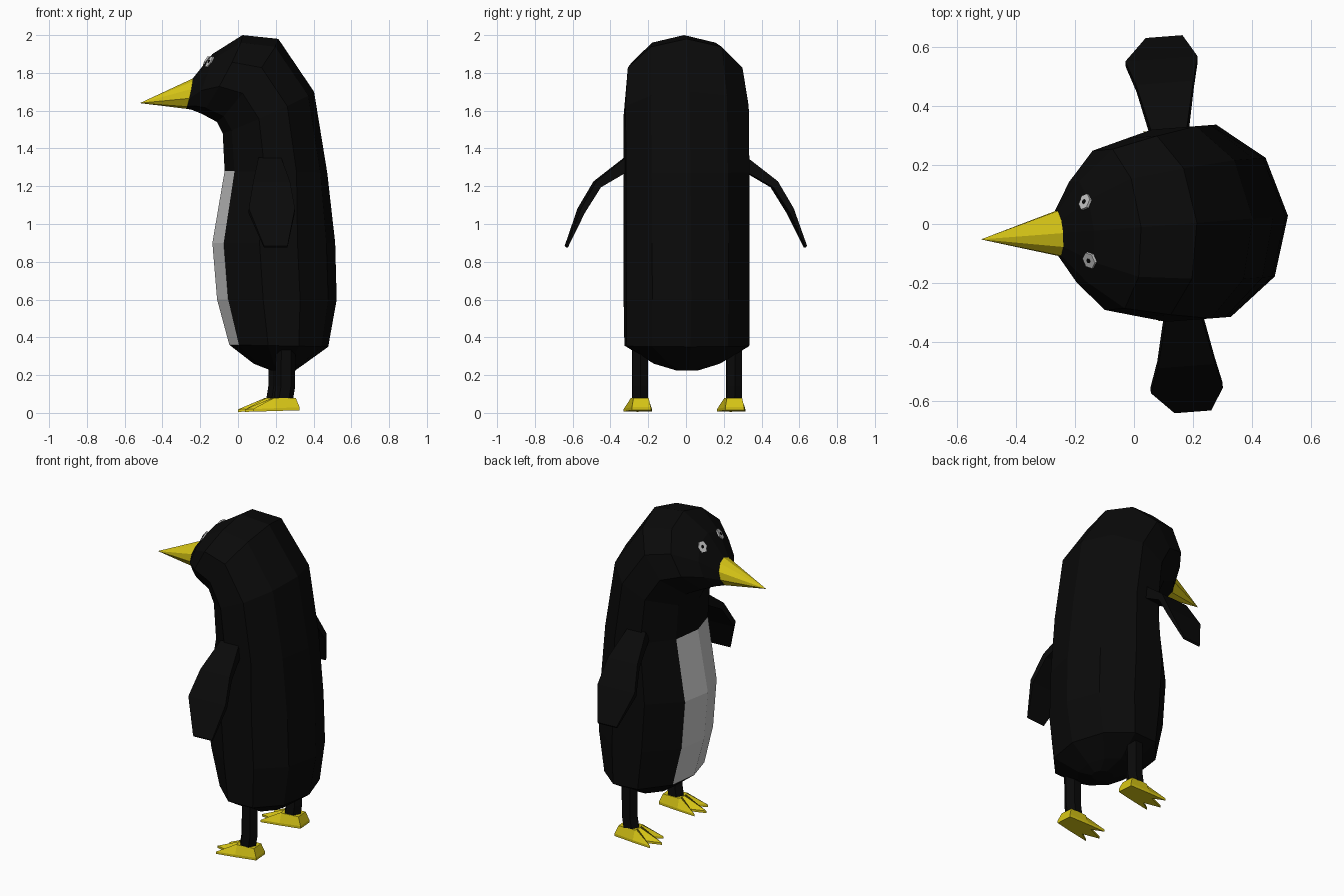
import bpy, bmesh
from math import sin, cos, pi, radians
from mathutils import Vector, Matrix

if "Cube" in bpy.data.objects:
    bpy.data.objects.remove(bpy.data.objects["Cube"])

# Whole figure is turned slightly
TURN = Matrix.Translation((0.004, -0.012, 0)) @ Matrix.Rotation(radians(4.4), 4, 'Z')
ANGLES = [radians(a) for a in (0, 36, 72, 108, 149, 180, 211, 252, 288, 324)]
N = len(ANGLES)


def material(name, rgb):
    m = bpy.data.materials.new(name)
    m.diffuse_color = (*rgb, 1)
    m.use_nodes = True
    m.node_tree.nodes["Principled BSDF"].inputs["Base Color"].default_value = m.diffuse_color
    return m


BLACK = material("black", (0.003, 0.003, 0.003))
WHITE = material("white", (0.75, 0.75, 0.75))
YELLOW = material("yellow", (0.68, 0.56, 0.008))


def loft(name, rings, mats, patch=None):
    """Skin a list of equal-length vertex rings, with both ends capped."""
    bm = bmesh.new()
    vs = [[bm.verts.new(p) for p in r] for r in rings]
    n = len(vs[0])
    for i in range(len(vs) - 1):
        for j in range(n):
            k = (j + 1) % n
            f = bm.faces.new((vs[i][j], vs[i][k], vs[i + 1][k], vs[i + 1][j]))
            if patch and patch(i, j):
                f.material_index = 1
    bm.faces.new(vs[0][::-1])
    bm.faces.new(vs[-1])
    bmesh.ops.remove_doubles(bm, verts=bm.verts, dist=0.0005)
    bmesh.ops.recalc_face_normals(bm, faces=bm.faces)
    me = bpy.data.meshes.new(name)
    bm.to_mesh(me)
    bm.free()
    for m in mats:
        me.materials.append(m)
    ob = bpy.data.objects.new(name, me)
    bpy.context.collection.objects.link(ob)
    ob.matrix_world = TURN
    return ob


def ring(fx, fz, bx, bz, w):
    """Tilted ellipse from a front point to a back point with half width w."""
    out = []
    for a in ANGLES:
        t = (1 + cos(a)) / 2
        out.append((fx + (bx - fx) * t, w * sin(a), fz + (bz - fz) * t))
    return out


# Body and head: one loft that bends forward, with a white belly patch
beak_base = (-0.28, 1.61, -0.245, 1.77, 0.08)
profile = [(0.17, 0.225, 0.30, 0.225, 0.06), (0.08, 0.26, 0.35, 0.26, 0.18),
           (-0.05, 0.36, 0.475, 0.35, 0.342), (-0.115, 0.60, 0.52, 0.60, 0.344),
           (-0.14, 0.90, 0.512, 0.90, 0.344), (-0.075, 1.28, 0.47, 1.27, 0.344),
           (-0.085, 1.48, 0.40, 1.70, 0.344), (-0.115, 1.54, 0.21, 1.98, 0.32),
           (-0.20, 1.585, 0.02, 2.00, 0.285), (-0.25, 1.605, -0.14, 1.90, 0.18),
           beak_base]
body = loft("body", [ring(*p) for p in profile], [BLACK, WHITE],
            lambda i, j: 2 <= i <= 4 and j in (4, 5))

# Beak
loft("beak", [ring(*beak_base), [(-0.525, 0.0, 1.64)] * N], [YELLOW])

# Wing sections: y, z, front x, back x, half thickness
wing = [(0.30, 1.325, 0.08, 0.20, 0.035), (0.47, 1.21, 0.04, 0.235, 0.02),
        (0.555, 1.07, 0.01, 0.255, 0.016), (0.635, 0.88, 0.085, 0.21, 0.006)]
# Foot outline: base x, y and matching ankle x, y
foot = [(0.30, 0.05, 0.28, 0.04), (0.17, 0.065, 0.17, 0.045), (0.05, 0.075, 0.165, 0.035),
        (0.12, 0.035, 0.165, 0.02), (0.015, 0.0, 0.16, 0.0)]
foot += [(a, -b, c, -d) for a, b, c, d in foot[-2::-1]]

for s, side in ((1, "left"), (-1, "right")):
    loft(side + "_wing", [[(x0, s * (y - t * .6), z - t * .8), (x1, s * (y - t * .6), z - t * .8),
                           (x1, s * (y + t * .6), z + t * .8), (x0, s * (y + t * .6), z + t * .8)]
                          for y, z, x0, x1, t in wing], [BLACK])

    # Leg: six-sided column
    loft(side + "_leg", [[(cx + 0.052 * cos(k * pi / 3), s * 0.25 + 0.047 * sin(k * pi / 3), z)
                          for k in range(6)]
                         for cx, z in ((0.217, 0.07), (0.228, 0.14), (0.23, 0.36))], [BLACK])

    # Three-toed foot
    yc = s * 0.248
    loft(side + "_foot", [[(a, yc + b, 0.005 + 0.03 * a) for a, b, c, d in foot],
                          [(a, yc + b, 0.018 + 0.04 * a) for a, b, c, d in foot],
                          [(c, yc + d, 0.08) for a, b, c, d in foot]], [YELLOW])

    # Eye: small flat disc with a pupil lying on the head surface
    ok, p, n, _ = body.closest_point_on_mesh(Vector((-0.18, s * 0.105, 1.87)))
    u = n.cross(Vector((0, 0, 1))).normalized()
    v = n.cross(u)
    for part, r, h, m in (("eye", 0.036, 0.005, WHITE), ("pupil", 0.01, 0.008, BLACK)):
        loft(side + "_" + part, [[p + n * d + r * (u * cos(k * pi / 3) * 0.8 + v * sin(k * pi / 3))
                                  for k in range(6)] for d in (-0.004, h)], [m])
